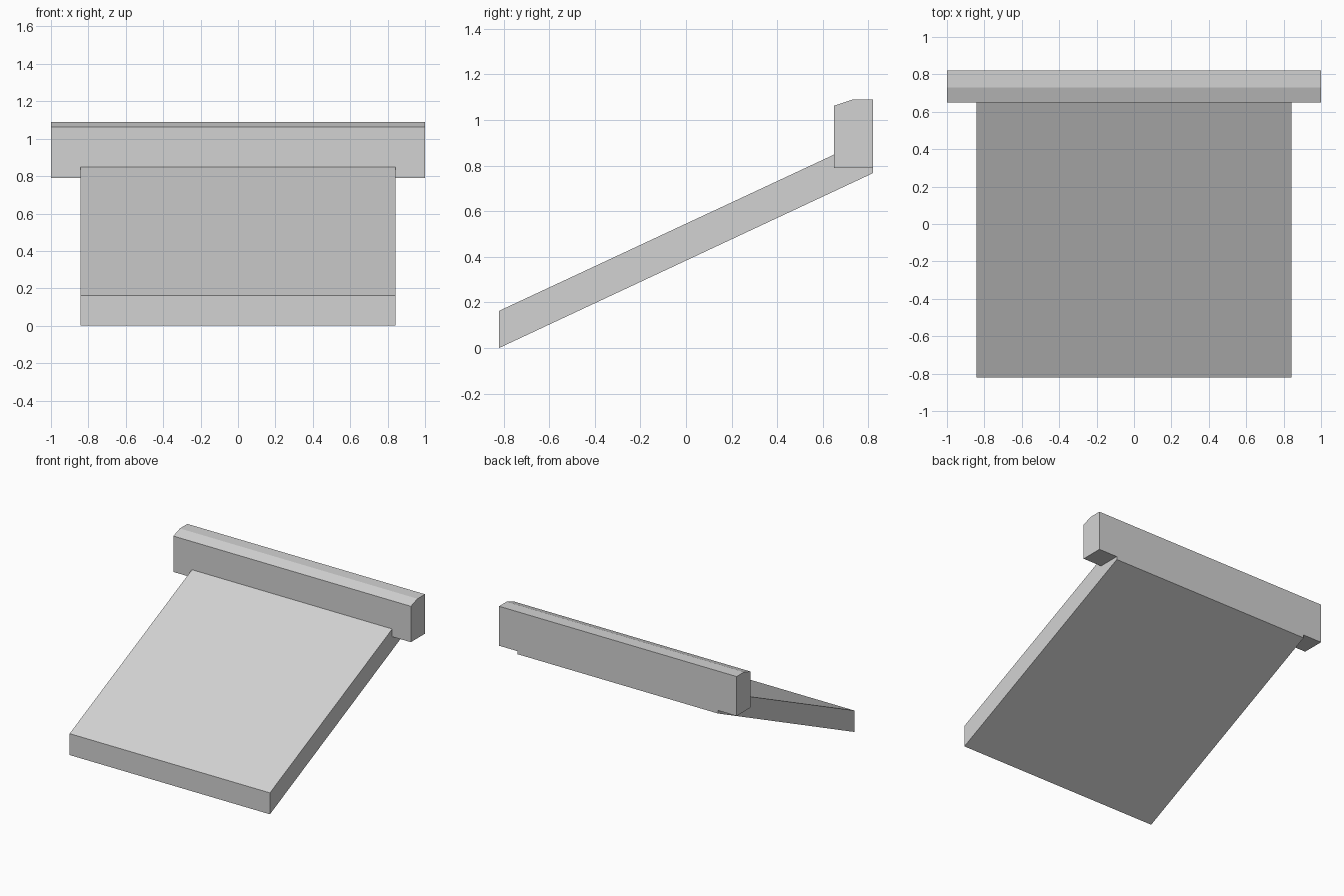
import bpy
import bmesh

cube = bpy.data.objects.get("Cube")
if cube:
    bpy.data.objects.remove(cube, do_unlink=True)

# Single plain grey
grey = bpy.data.materials.new("light_grey")
grey.use_nodes = True
colour = (0.65, 0.65, 0.65, 1)
grey.diffuse_color = colour
grey.node_tree.nodes["Principled BSDF"].inputs["Base Color"].default_value = colour


def extrude_profile(name, profile, half_width):
    """Sweep a side profile of (y, z) points across the width."""
    bm = bmesh.new()
    face = bm.faces.new([bm.verts.new((-half_width, y, z)) for y, z in profile])
    result = bmesh.ops.extrude_face_region(bm, geom=[face])
    verts = [v for v in result["geom"] if isinstance(v, bmesh.types.BMVert)]
    bmesh.ops.translate(bm, verts=verts, vec=(2 * half_width, 0, 0))
    bmesh.ops.recalc_face_normals(bm, faces=bm.faces)
    mesh = bpy.data.meshes.new(name)
    bm.to_mesh(mesh)
    bm.free()
    mesh.materials.append(grey)
    obj = bpy.data.objects.new(name, mesh)
    bpy.context.collection.objects.link(obj)
    return obj


# Sloping slab, its upper end tucked into the beam
extrude_profile("ramp_slab", [(-0.82, 0), (0.82, 0.767), (0.82, 0.79),
                              (0.7, 0.872), (-0.82, 0.163)], 0.843)

# Wider beam across the top with a chamfered front edge
extrude_profile("top_beam", [(0.65, 0.79), (0.82, 0.79), (0.82, 1.09),
                             (0.73, 1.09), (0.65, 1.063)], 1.0)
